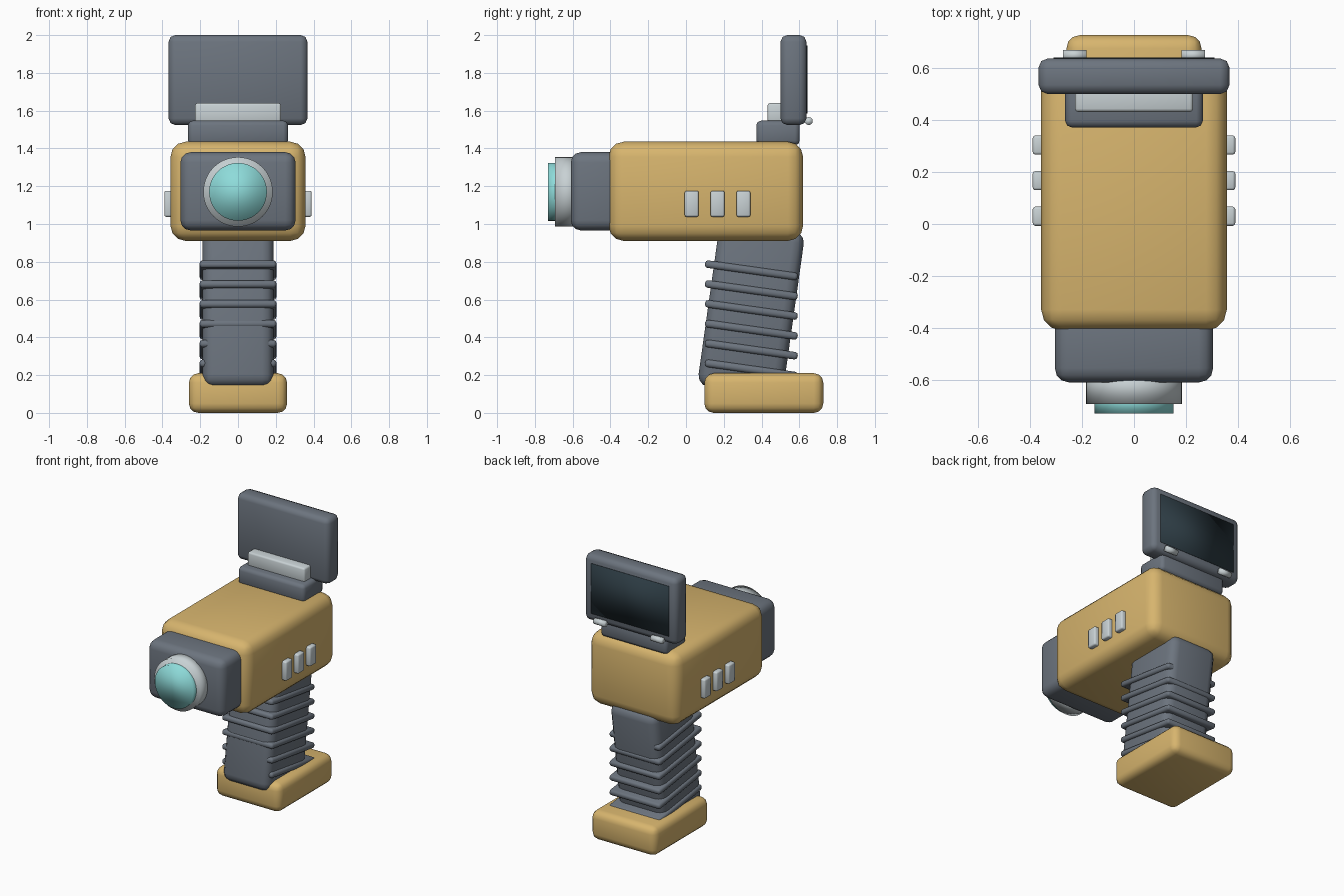
import bpy
import math

default = bpy.data.objects.get("Cube")
if default:
    bpy.data.objects.remove(default, do_unlink=True)


def make_material(name, color):
    mat = bpy.data.materials.new(name)
    mat.use_nodes = True
    mat.diffuse_color = (*color, 1)
    mat.node_tree.nodes["Principled BSDF"].inputs["Base Color"].default_value = (*color, 1)
    return mat


tan = make_material("warm_tan", (0.68, 0.46, 0.155))
gray = make_material("slate_gray", (0.15, 0.175, 0.21))
metal = make_material("pale_metal", (0.58, 0.64, 0.66))
glass = make_material("aqua_glass", (0.27, 0.71, 0.70))
dark = make_material("dark_display", (0.025, 0.043, 0.055))


def finish(obj, name, mat):
    obj.name = name
    obj.data.materials.append(mat)
    bpy.ops.object.shade_smooth()
    return obj


def box(name, mat, center, size, bevel, tilt=0, segments=3):
    """Rounded box, optionally tilted about the x axis."""
    bpy.ops.mesh.primitive_cube_add(size=1, location=center)
    obj = bpy.context.object
    obj.scale = size
    bpy.ops.object.transform_apply(location=False, rotation=False, scale=True)
    obj.rotation_euler.x = tilt
    if bevel:
        mod = obj.modifiers.new("rounding", "BEVEL")
        mod.width = bevel
        mod.segments = segments
    return finish(obj, name, mat)


def cylinder(name, mat, center, radius, depth, axis, sides=48):
    bpy.ops.mesh.primitive_cylinder_add(vertices=sides, radius=radius, depth=depth, location=center)
    obj = bpy.context.object
    quarter = math.pi / 2
    obj.rotation_euler = (quarter, 0, 0) if axis == "y" else (0, quarter, 0)
    return finish(obj, name, mat)


# Main housing and nose
box("body", tan, (0, 0.105, 1.173), (0.715, 1.03, 0.525), 0.08)
box("nose", gray, (0, -0.455, 1.173), (0.61, 0.31, 0.415), 0.055)

# Lens
cylinder("lens_ring", metal, (0, -0.63, 1.17), 0.184, 0.125, "y")
cylinder("lens_glass", glass, (0, -0.69, 1.17), 0.153, 0.08, "y")

# Tilted grip with ribs, on its foot
tilt = math.radians(-8)
box("grip", gray, (0, 0.345, 0.55), (0.376, 0.455, 0.88), 0.06, tilt)
for i in range(6):
    box(f"grip_rib_{i + 1}", gray, (0, 0.346, 0.755 - 0.105 * i), (0.406, 0.495, 0.04), 0.015, tilt, 2)
box("grip_foot", tan, (0, 0.412, 0.105), (0.52, 0.63, 0.21), 0.05)

# Screen mount and flip-up screen
box("screen_mount", gray, (0, 0.487, 1.482), (0.53, 0.23, 0.13), 0.025, segments=2)
box("mount_bar", metal, (0, 0.492, 1.585), (0.455, 0.12, 0.11), 0.012, segments=2)
box("screen_frame", gray, (0, 0.569, 1.762), (0.735, 0.137, 0.476), 0.035, segments=2)
box("screen_display", dark, (0, 0.638, 1.765), (0.62, 0.008, 0.36), 0)

# Mirrored hinges and side buttons
for side, label in ((1, "left"), (-1, "right")):
    cylinder(f"hinge_{label}", metal, (side * 0.228, 0.65, 1.545), 0.021, 0.09, "x", 16)
    for i in range(3):
        box(f"button_{label}_{i + 1}", metal, (side * 0.364, 0.03 + 0.137 * i, 1.107),
            (0.052, 0.074, 0.138), 0.01, segments=2)
